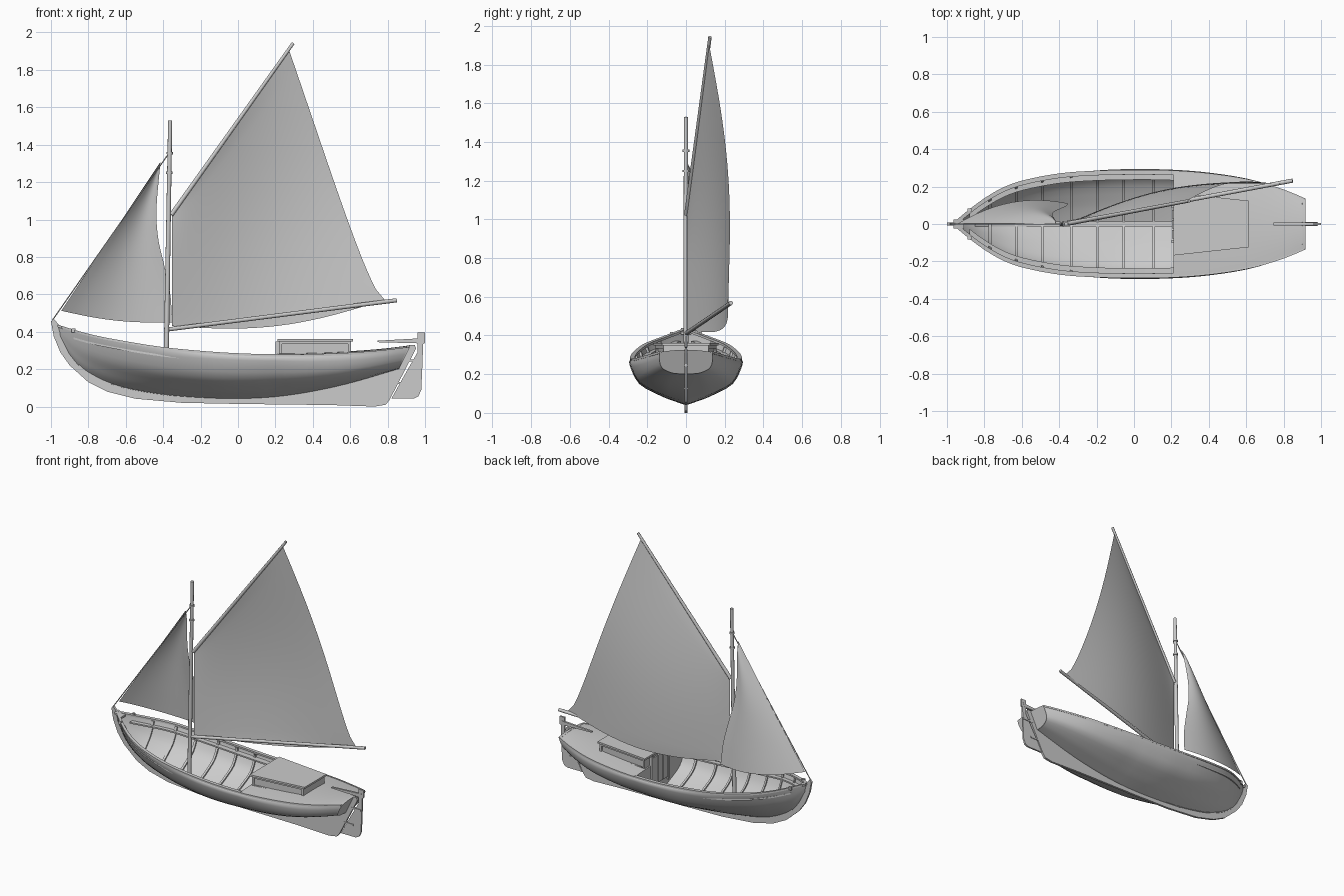
import bpy, bmesh, math
from mathutils import Vector

if "Cube" in bpy.data.objects:
    bpy.data.objects.remove(bpy.data.objects["Cube"])


def make(name, verts, faces, angle=35):
    me = bpy.data.meshes.new(name)
    me.from_pydata([tuple(v) for v in verts], [], faces)
    bm = bmesh.new()
    bm.from_mesh(me)
    bmesh.ops.remove_doubles(bm, verts=bm.verts, dist=1e-5)
    bmesh.ops.recalc_face_normals(bm, faces=bm.faces)
    bm.to_mesh(me)
    bm.free()
    me.shade_smooth()
    me.set_sharp_from_angle(angle=math.radians(angle))
    ob = bpy.data.objects.new(name, me)
    bpy.context.collection.objects.link(ob)
    return ob


def loft(name, rows, closed=False, angle=35):
    """Skin equal-length rows; closed rows become a capped solid."""
    n = len(rows[0])
    faces = [(r*n+i, r*n+(i+1) % n, (r+1)*n+(i+1) % n, (r+1)*n+i)
             for r in range(len(rows)-1) for i in range(n if closed else n-1)]
    if closed:
        faces += [tuple(range(n)), tuple((len(rows)-1)*n+i for i in range(n))]
    return make(name, [p for r in rows for p in r], faces, angle)


def plate(name, pts, t):
    """Side profile (x, z) extruded across y."""
    return loft(name, [[(x, y, z) for x, z in pts] for y in (-t/2, t/2)], True)


def rod(name, a, b, r1, r2=None, sides=12):
    a, b = Vector(a), Vector(b)
    q = (b-a).to_track_quat('Z', 'Y')
    ring = lambda c, r: [c + q @ Vector((r*math.cos(k*math.tau/sides), r*math.sin(k*math.tau/sides), 0))
                         for k in range(sides)]
    return loft(name, [ring(a, r1), ring(b, r2 or r1)], True, 50)


def box(name, lo, hi):
    return loft(name, [[(x, lo[1], lo[2]), (x, hi[1], lo[2]), (x, hi[1], hi[2]), (x, lo[1], hi[2])]
                       for x in (lo[0], hi[0])], True)


def curve(p, x):
    """Smooth interpolation through (x, value) points."""
    i = max(0, min(len(p)-2, sum(q[0] <= x for q in p)-1))
    def slope(j):
        a, b = p[max(j-1, 0)], p[min(j+1, len(p)-1)]
        return (b[1]-a[1])/(b[0]-a[0])
    h = p[i+1][0]-p[i][0]
    t = (x-p[i][0])/h
    return ((2*t**3-3*t*t+1)*p[i][1] + (t**3-2*t*t+t)*h*slope(i)
            + (3*t*t-2*t**3)*p[i+1][1] + (t**3-t*t)*h*slope(i+1))


clamp = lambda v: max(0, min(1, v))
steps = lambda a, b, n: [a+(b-a)*i/n for i in range(n+1)]

# Hull lines: half breadth, bottom and sheer along the length
BREADTH = [(-.965, .004), (-.9, .06), (-.8, .135), (-.7, .193), (-.6, .23), (-.4, .27), (-.2, .286),
           (0, .291), (.2, .288), (.4, .271), (.6, .235), (.76, .18), (.855, .135)]
BOTTOM = [(-.965, .405), (-.94, .345), (-.9, .27), (-.85, .21), (-.8, .172), (-.7, .123), (-.6, .093),
          (-.4, .06), (-.2, .045), (0, .04), (.2, .05), (.4, .08), (.6, .125), (.855, .2)]
SHEER = [(-.965, .432), (-.8, .383), (-.6, .343), (-.4, .312), (-.2, .292), (0, .279), (.2, .274),
         (.5, .28), (.7, .294), (.855, .314)]
MID = [(0, 0), (.22, .09), (.45, .2), (.83, .46), (1, .87), (.985, 1)]
BOW = [(0, 0), (.25, .15), (.45, .32), (.7, .55), (.9, .82), (1, 1)]
STERN = [(0, 0), (.3, .02), (.6, .08), (.93, .3), (1.02, .7), (1, 1)]


def section(x, d=0, top=0):
    """Full cross-section sheer to sheer, shrunk inward by d."""
    b, k, s = max(curve(BREADTH, x)-d, .001), curve(BOTTOM, x), curve(SHEER, x)-top
    wb, ws = clamp((-.1-x)/.8), clamp((x-.2)/.65)
    rake = .5*clamp((x-.3)/.55)**2
    half = []
    for t in steps(0, 5, 15):
        y, z = [sum(w*curve([(i, q[a]) for i, q in enumerate(prof)], t)
                    for w, prof in ((wb, BOW), (ws, STERN), (1-wb-ws, MID))) for a in (0, 1)]
        kk = min(k+d, s-.004)
        zz = kk+(s-kk)*z
        half.append((x+rake*(zz-k), b*y, zz))
    return [(p[0], -p[1], p[2]) for p in reversed(half[1:])] + half


def shell(name, xs, d0, d1, top=0):
    return loft(name, [section(x, d0, top)+section(x, d1, top)[::-1] for x in xs], True)


def camber(x, dz=0, d=0, n=10):
    """Deck beam running across at the sheer."""
    px, b, s = section(x)[-1]
    return [(px, (b-d)*u, s+dz+.012*(1-u*u)) for u in steps(-1, 1, n)]


def strip(name, xs, dys, dzs):
    """Rectangular strip along the sheer, both sides."""
    for side in (-1, 1):
        rows = []
        for x in xs:
            px, b, s = section(x)[-1]
            rows.append([(px, side*max(b+dy, 0.0005*(i+1)), s+dz) for i, (dy, dz) in enumerate(
                ((dys[0], dzs[0]), (dys[1], dzs[0]), (dys[1], dzs[1]), (dys[0], dzs[1])))])
        loft(name, rows, True)


# Hull, rails, frames
shell("hull", steps(-.965, -.8, 8)+steps(-.78, .855, 30), 0, .01)
strip("gunwale", steps(-.965, .215, 30), (-.022, .003), (-.006, .006))
strip("rubbing_rail", steps(.215, .855, 14), (-.006, .003), (-.008, .004))
strip("inner_stringer", steps(-.88, .21, 26), (-.05, -.008), (-.045, -.035))
for x in (-.77, -.63, -.49, -.335, -.195, -.055, .105):
    shell("rib", (x-.007, x+.007), .008, .024, .008)
loft("keelson", [[(x, y, curve(BOTTOM, x)+z) for y, z in ((-.014, .005), (.014, .005), (.014, .026), (-.014, .026))]
                 for x in steps(-.85, .21, 20)], True)
plate("breasthook", [(-.965, .425), (-.91, .405), (-.91, .418), (-.965, .438)], .05)
for s in (-1, 1):
    box("fairlead", (-.89, s*.075-.008, .395), (-.87, s*.075+.008, .418))

# Aft deck, bulkhead and transom
loft("aft_deck", [camber(x) for x in steps(.21, .855, 16)])
loft("bulkhead", [[(x, p[1], p[2]) for p in section(.215, .005)+camber(.215, 0, .005)[-2:0:-1]] for x in (.211, .223)], True)
loft("transom", [[(p[0]+o, p[1], p[2]) for p in section(.855)+camber(.855)[-2:0:-1]] for o in (-.012, .006)], True)

# Keel with stem and sternpost
outer = [(-.955, .435), (-.985, .468), (-1, .455), (-.985, .375), (-.95, .29), (-.9, .22), (-.8, .13), (-.7, .08),
         (-.55, .042), (-.3, .02), (0, .014), (.5, .008), (.73, 0), (.79, .01), (.81, .035), (.952, .31), (.945, .33),
         (.915, .328), (.845, .212)]
plate("keel", outer+[(x, curve(BOTTOM, x)+.008) for x in steps(.8, -.95, 36)], .016)

# Rudder and tiller
plate("rudder", [(.82, .042), (.94, .042), (.965, .055), (.98, .09), (.985, .2), (.99, .335), (1, .34), (1, .395),
                 (.96, .395), (.96, .29), (.88, .15)], .012)
plate("tiller", [(.745, .344), (.97, .338), (.985, .368), (.96, .364), (.745, .352)], .014)
for z in (.12, .24):
    box("rudder_hinge", (.81+z*.5-.03, -.01, z), (.81+z*.5+.05, .01, z+.012))

# Cabin with recessed side panels, roof and doors
def wedge(name, x0, x1, w0, w1, z0, z1):
    return loft(name, [[(x, -w, z0), (x, w, z0), (x, w, z1), (x, -w, z1)] for x, w in ((x0, w0), (x1, w1))], True)

cabin = wedge("cabin", .22, .603, .157, .117, .27, .348)
bm = bmesh.new()
bm.from_mesh(cabin.data)
bm.normal_update()
sides = [f for f in bm.faces if abs(f.normal.y) > .9]
bmesh.ops.inset_individual(bm, faces=sides, thickness=.02)
bmesh.ops.inset_individual(bm, faces=sides, thickness=.001, depth=-.01)
bm.to_mesh(cabin.data)
bm.free()
wedge("cabin_roof", .21, .615, .168, .124, .347, .36)
for i in range(3):
    box("cabin_door_panel", (.203, -.078+.054*i, .14), (.213, -.078+.054*i+.046, .335))
for s in (-1, 1):
    box("door_post", (.2, s*.093-.008, .12), (.222, s*.093+.008, .347))

# Mast and spars
mast = lambda z: (-.388+.0165*z, 0, z)
rod("mast", mast(.06), mast(1.53), .014, .011)
for z in (1.25, 1.355):
    rod("mast_band", mast(z-.006), mast(z+.006), .017)
rod("gaff", (-.357, .002, 1.025), (.295, .124, 1.943), .012, .009)
rod("boom", (-.37, .004, .413), (.848, .232, .568), .011)
rod("forestay", (-.992, 0, .462), mast(1.36), .0035, None, 6)

# Mainsail
V = Vector
tack, clew, throat, peak = V((-.352, .004, .43)), V((.785, .215, .57)), V((-.352, .004, 1.02)), V((.275, .12, 1.9))
rows = []
for v in steps(0, 1, 24):
    row = []
    for u in steps(0, 1, 20):
        p = tack.lerp(clew, u).lerp(throat.lerp(peak, u), v)
        p.x -= .037*u*math.sin(math.pi*v**.45)
        p.z -= .068*math.sin(math.pi*u)*(1-v)**2
        p.y += .075*math.sin(math.pi*u)*(1-v)**.7 + .05*u*math.sin(math.pi*v)
        row.append(p)
    rows.append(row)
loft("mainsail", rows)

# Jib
LEECH = [(.45, -.352), (.6, -.362), (.75, -.393), (.9, -.427), (1.05, -.436), (1.305, -.415)]
rows = []
for v in steps(0, 1, 20):
    luff = V((-.945, 0, .512)).lerp(V((-.417, 0, 1.305)), v)
    z = .45+.855*v
    leech = V((curve(LEECH, z), .05*(1-v), z))
    row = []
    for u in steps(0, 1, 12):
        p = luff.lerp(leech, u)
        p.z -= .022*math.sin(math.pi*u)*(1-v)
        p.y += .095*math.sin(math.pi*u**.9*.78)*(1-v)**.5*(1 if v < 1 else 0)
        row.append(p)
    rows.append(row)
loft("jib", rows)
